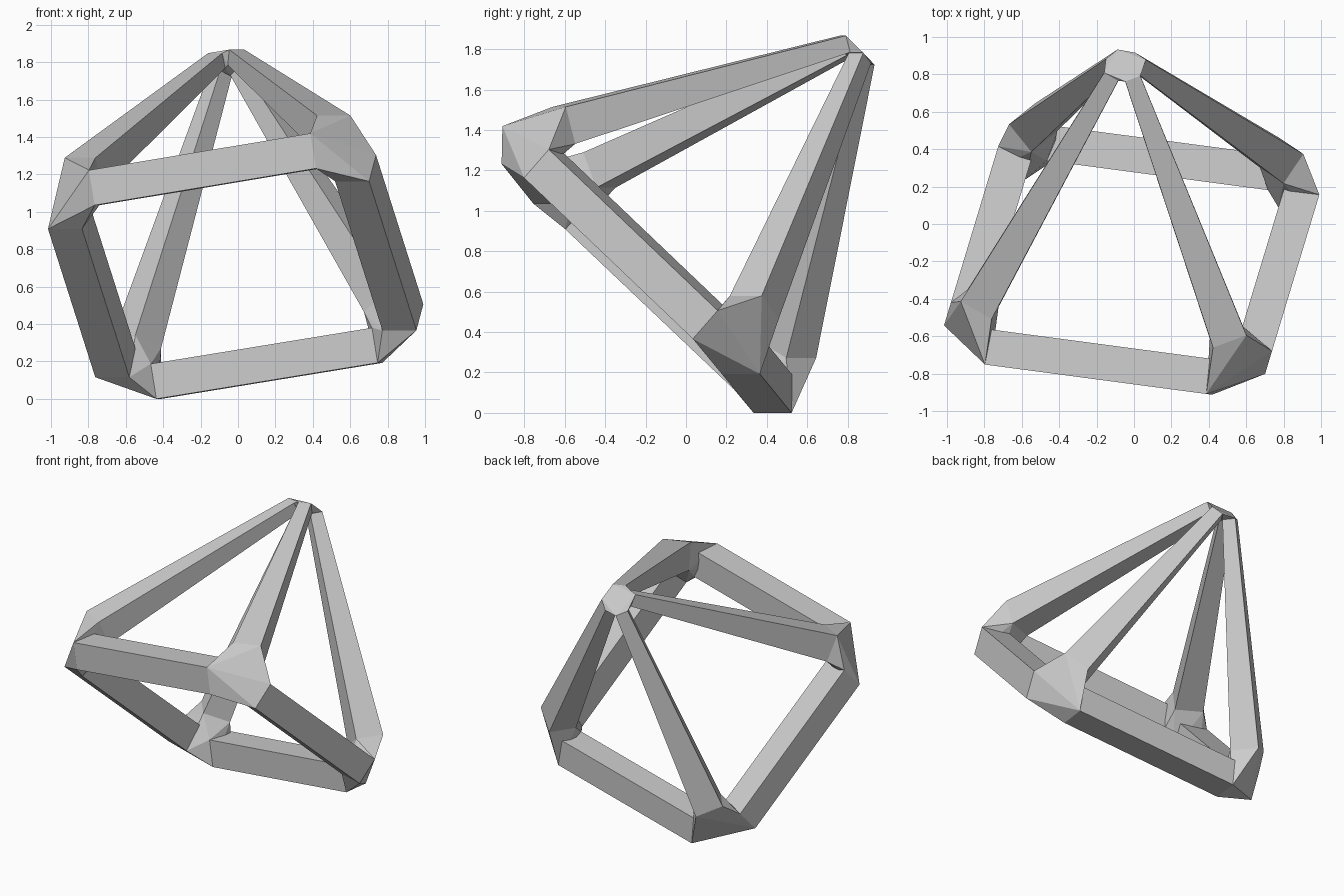
import bpy, bmesh
from mathutils import Vector

cube = bpy.data.objects.get("Cube")
if cube:
    bpy.data.objects.remove(cube, do_unlink=True)

# One light grey for the whole frame
grey = bpy.data.materials.new("light_grey")
grey.use_nodes = True
colour = (0.6, 0.6, 0.6, 1)
grey.diffuse_color = colour
for node in grey.node_tree.nodes:
    if node.type == 'BSDF_PRINCIPLED':
        node.inputs["Base Color"].default_value = colour

# Corners of the tilted square pyramid
corners = {
    "upper_right": Vector((-0.945, -0.636, 1.10)),
    "upper_left": Vector((0.59, -0.84, 1.355)),
    "lower_left": Vector((0.92, 0.25, 0.315)),
    "lower_right": Vector((-0.615, 0.454, 0.065)),
    "apex": Vector((-0.054, 0.905, 1.86)),
}
HALF = 0.095        # half thickness of a bar
APEX_HALF = 0.043   # bars taper towards the apex
BASE_GAP, RIB_GAP, APEX_GAP = 0.18, 0.26, 0.13


def add_object(name, bm):
    bmesh.ops.recalc_face_normals(bm, faces=bm.faces)
    mesh = bpy.data.meshes.new(name)
    bm.to_mesh(mesh)
    bm.free()
    mesh.materials.append(grey)
    obj = bpy.data.objects.new(name, mesh)
    bpy.context.collection.objects.link(obj)


def section(centre, direction, half):
    """Square section with a horizontal side axis."""
    side = direction.cross(Vector((0, 0, 1))).normalized()
    up = side.cross(direction)
    return [centre + half * (a * side + b * up)
            for a, b in ((-1, -1), (1, -1), (1, 1), (-1, 1))]


joint_points = {name: [] for name in corners}


def add_bar(start, end):
    """Four-sided bar that stops short of both corners."""
    p, q = corners[start], corners[end]
    direction = (q - p).normalized()
    rib = end == "apex"
    first = section(p + direction * (RIB_GAP if rib else BASE_GAP), direction, HALF)
    last = section(q - direction * (APEX_GAP if rib else BASE_GAP), direction,
                   APEX_HALF if rib else HALF)
    joint_points[start] += first
    joint_points[end] += last
    bm = bmesh.new()
    a = [bm.verts.new(v) for v in first]
    b = [bm.verts.new(v) for v in last]
    for i in range(4):
        j = (i + 1) % 4
        bm.faces.new((a[i], a[j], b[j], b[i]))
    bm.faces.new(a[::-1])
    bm.faces.new(b)
    add_object(("rib_" + start) if rib else f"base_bar_{start}_to_{end}", bm)


# Square base and the four ribs
base = [name for name in corners if name != "apex"]
for i, name in enumerate(base):
    add_bar(name, base[(i + 1) % 4])
    add_bar(name, "apex")

# Faceted joints wrapping the bar ends
for name, points in joint_points.items():
    bm = bmesh.new()
    for point in points:
        bm.verts.new(point)
    bmesh.ops.convex_hull(bm, input=bm.verts)
    loose = [v for v in bm.verts if not v.link_faces]
    bmesh.ops.delete(bm, geom=loose, context='VERTS')
    add_object("joint_" + name, bm)
